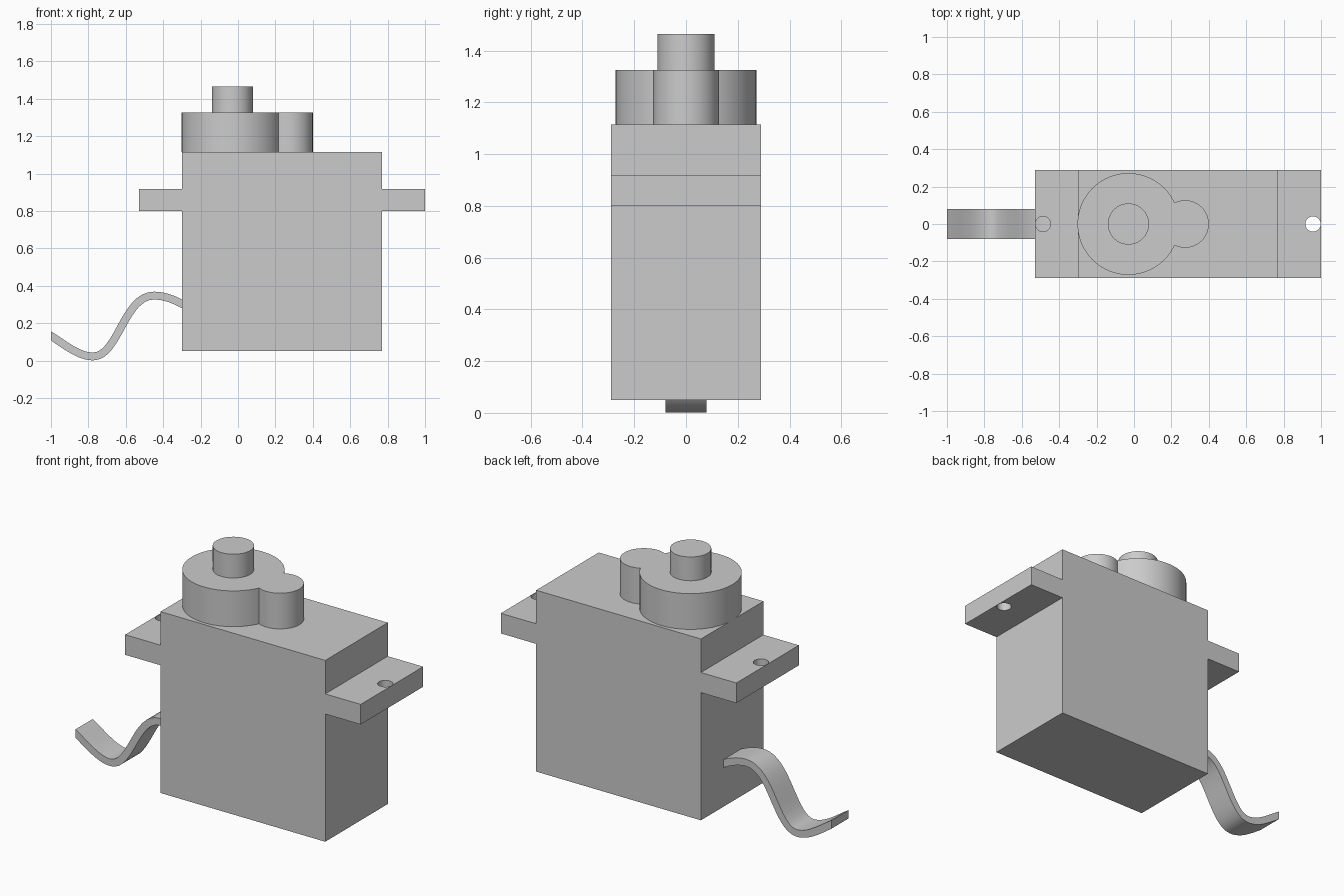
import bpy
import bmesh
from math import cos, sin, pi, acos
from mathutils import Vector
from mathutils.geometry import interpolate_bezier

if "Cube" in bpy.data.objects:
    bpy.data.objects.remove(bpy.data.objects["Cube"], do_unlink=True)

# One plain grey plastic
GREY = (0.6, 0.6, 0.6, 1.0)
grey = bpy.data.materials.new("grey plastic")
grey.use_nodes = True
grey.diffuse_color = GREY
grey.node_tree.nodes["Principled BSDF"].inputs["Base Color"].default_value = GREY


def arc(cx, cy, r, start, end, steps):
    return [(cx + r * cos(start + (end - start) * i / steps),
             cy + r * sin(start + (end - start) * i / steps)) for i in range(steps + 1)]


def circle(cx, cy, r, steps=64):
    return arc(cx, cy, r, 0, 2 * pi, steps)[:-1]


def extrude(name, outline, low, high, along="z"):
    """Solid from an outline, pushed along z (xy outline) or y (xz outline)."""
    place = (lambda a, b, d: (a, b, d)) if along == "z" else (lambda a, b, d: (a, d, b))
    bm = bmesh.new()
    face = bm.faces.new([bm.verts.new(place(a, b, low)) for a, b in outline])
    grown = bmesh.ops.extrude_face_region(bm, geom=[face])["geom"]
    bmesh.ops.translate(bm, vec=place(0, 0, high - low),
                        verts=[v for v in grown if isinstance(v, bmesh.types.BMVert)])
    bmesh.ops.recalc_face_normals(bm, faces=bm.faces)
    mesh = bpy.data.meshes.new(name)
    bm.to_mesh(mesh)
    bm.free()
    mesh.materials.append(grey)
    obj = bpy.data.objects.new(name, mesh)
    bpy.context.collection.objects.link(obj)
    return obj


def activate(obj):
    bpy.ops.object.select_all(action="DESELECT")
    obj.select_set(True)
    bpy.context.view_layer.objects.active = obj


def smooth(obj):
    activate(obj)
    bpy.ops.object.shade_smooth_by_angle(angle=pi / 6)


# Case with a mounting tab on each end
L, R, TAB_L, TAB_R = -0.30, 0.77, -0.53, 1.0
BASE, TOP, TAB_LOW, TAB_HIGH = 0.05, 1.115, 0.80, 0.918
case = extrude("case", [
    (L, BASE), (R, BASE), (R, TAB_LOW), (TAB_R, TAB_LOW), (TAB_R, TAB_HIGH), (R, TAB_HIGH),
    (R, TOP), (L, TOP), (L, TAB_HIGH), (TAB_L, TAB_HIGH), (TAB_L, TAB_LOW), (L, TAB_LOW),
], -0.29, 0.29, along="y")

# Screw holes through the tabs
for x in (-0.487, 0.957):
    cutter = extrude("hole_cutter", circle(x, 0, 0.041, 32), 0.7, 1.0)
    cutter.hide_render = True
    cut = case.modifiers.new("screw hole", "BOOLEAN")
    cut.operation, cut.solver, cut.object = "DIFFERENCE", "EXACT", cutter
    activate(case)
    bpy.ops.object.modifier_apply(modifier=cut.name)
    bpy.data.objects.remove(cutter, do_unlink=True)
smooth(case)

# Gear housing: large and small round towers sharing one outline
CX, BIG, SX, SMALL = -0.03, 0.272, 0.273, 0.127
gap = SX - CX
a = acos((gap**2 + BIG**2 - SMALL**2) / (2 * gap * BIG))
b = acos((gap**2 + SMALL**2 - BIG**2) / (2 * gap * SMALL))
outline = arc(CX, 0, BIG, a, 2 * pi - a, 64) + arc(SX, 0, SMALL, b - pi, pi - b, 40)[1:-1]
smooth(extrude("gear_housing", outline, TOP, 1.325))

# Output shaft
smooth(extrude("output_shaft", circle(CX, 0, 0.11), 1.325, 1.465))

# Flat ribbon cable following an S curve
knots = [
    ((-1.0, 0.132), (-0.92, 0.08), (-0.85, 0.022), (-0.775, 0.022)),
    ((-0.775, 0.022), (-0.64, 0.022), (-0.61, 0.347), (-0.45, 0.347)),
    ((-0.45, 0.347), (-0.39, 0.347), (-0.34, 0.325), (-0.29, 0.298)),
]
path = []
for seg in knots:
    points = interpolate_bezier(*[Vector((x, z, 0)) for x, z in seg], 17)
    path += points if not path else points[1:]
upper, lower = [], []
for i, p in enumerate(path):
    d = (path[min(i + 1, len(path) - 1)] - path[max(i - 1, 0)]).normalized()
    side = Vector((-d.y, d.x, 0)) * 0.021
    if i == 0:
        side = Vector((0, 0.024, 0))
    upper.append((p + side)[:2])
    lower.append((p - side)[:2])
smooth(extrude("ribbon_cable", upper + lower[::-1], -0.08, 0.08, along="y"))
